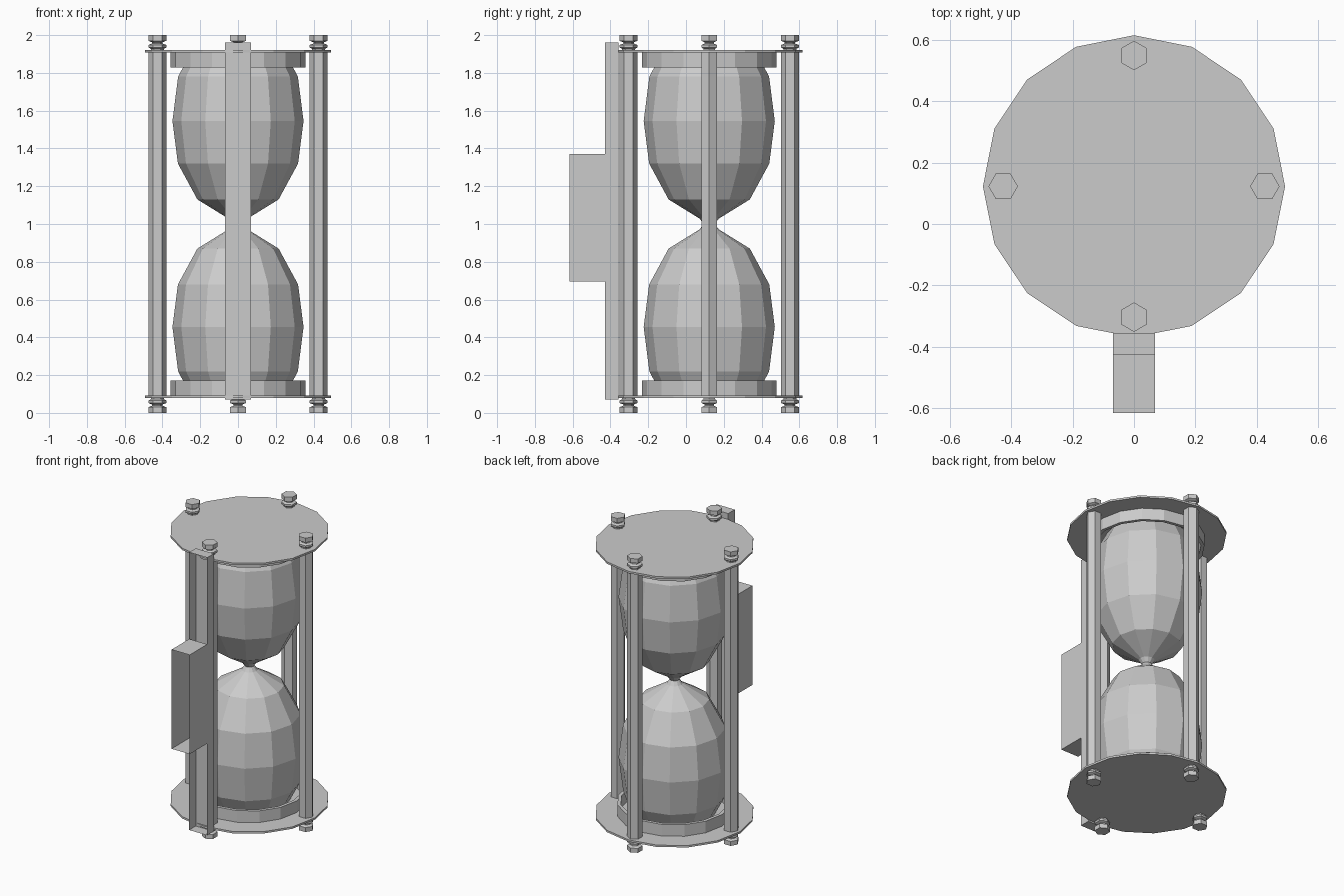
import bpy, bmesh, math
from mathutils import Matrix

if "Cube" in bpy.data.objects:
    bpy.data.objects.remove(bpy.data.objects["Cube"])

CY = 0.123  # hourglass axis, set back from the handle


def finish(name, bm):
    me = bpy.data.meshes.new(name)
    bm.to_mesh(me)
    bm.free()
    ob = bpy.data.objects.new(name, me)
    bpy.context.collection.objects.link(ob)
    return ob


def lathe(name, profile, sides, x=0, y=CY, turn=0.0, cap=True):
    """Faceted revolve of (radius, z) points listed from bottom to top."""
    bm = bmesh.new()
    rings = []
    for r, z in profile:
        rings.append([bm.verts.new((x + r * math.cos(turn + math.tau * i / sides),
                                    y + r * math.sin(turn + math.tau * i / sides), z))
                      for i in range(sides)])
    for a, b in zip(rings, rings[1:]):
        for i in range(sides):
            j = (i + 1) % sides
            bm.faces.new((a[i], a[j], b[j], b[i]))
    if cap:
        bm.faces.new(rings[0][::-1])
        bm.faces.new(rings[-1])
    return finish(name, bm)


def flip(profile):
    """Mirror a profile about mid height."""
    return [(r, 2 - z) for r, z in reversed(profile)]


def open_box(name, lo, hi, open_back):
    """Thin shell box, open at the front and optionally the back."""
    bm = bmesh.new()
    size = [h - l for l, h in zip(lo, hi)]
    mid = [(h + l) / 2 for l, h in zip(lo, hi)]
    bmesh.ops.create_cube(bm, size=1, matrix=Matrix.Translation(mid) @ Matrix.Diagonal((*size, 1)))
    bm.normal_update()
    gone = [f for f in bm.faces if f.normal.y < -0.5 or (open_back and f.normal.y > 0.5)]
    bmesh.ops.delete(bm, geom=gone, context='FACES')
    return finish(name, bm)


# Glass bulbs
bulb = [(0.25, 0.093), (0.317, 0.22), (0.347, 0.455), (0.318, 0.68),
        (0.215, 0.87), (0.05, 0.972), (0.03, 1.0)]
lathe("glass", bulb + flip(bulb)[1:], 12)

# End plates, collars
plate = [(0.493, 0.08), (0.493, 0.093)]
collar = [(0.357, 0.093), (0.357, 0.172), (0.335, 0.172), (0.335, 0.093)]
for end, f in (("bottom", lambda p: p), ("top", flip)):
    lathe(end + "_plate", f(plate), 16)
    lathe(end + "_collar", f(collar) if end == "bottom" else f(collar)[::1], 16, cap=False)

# Four hexagonal posts with end nuts
nut = [(0.048, 0.0), (0.048, 0.03), (0.028, 0.038), (0.028, 0.045), (0.048, 0.052),
       (0.048, 0.065), (0.034, 0.073), (0.034, 0.082)]
for k in range(4):
    a = k * math.pi / 2
    x, y = 0.427 * math.cos(a), CY + 0.427 * math.sin(a)
    lathe(f"post_{k}", [(0.048, 0.09), (0.048, 1.91)], 6, x, y, a)
    lathe(f"bottom_nut_{k}", nut, 6, x, y, a)
    lathe(f"top_nut_{k}", flip(nut), 6, x, y, a)

# Open-fronted mounting channel and grip
open_box("mount_channel", (-0.068, -0.428, 0.07), (0.068, -0.357, 1.96), False)
open_box("grip_channel", (-0.068, -0.617, 0.695), (0.068, -0.428, 1.37), True)
